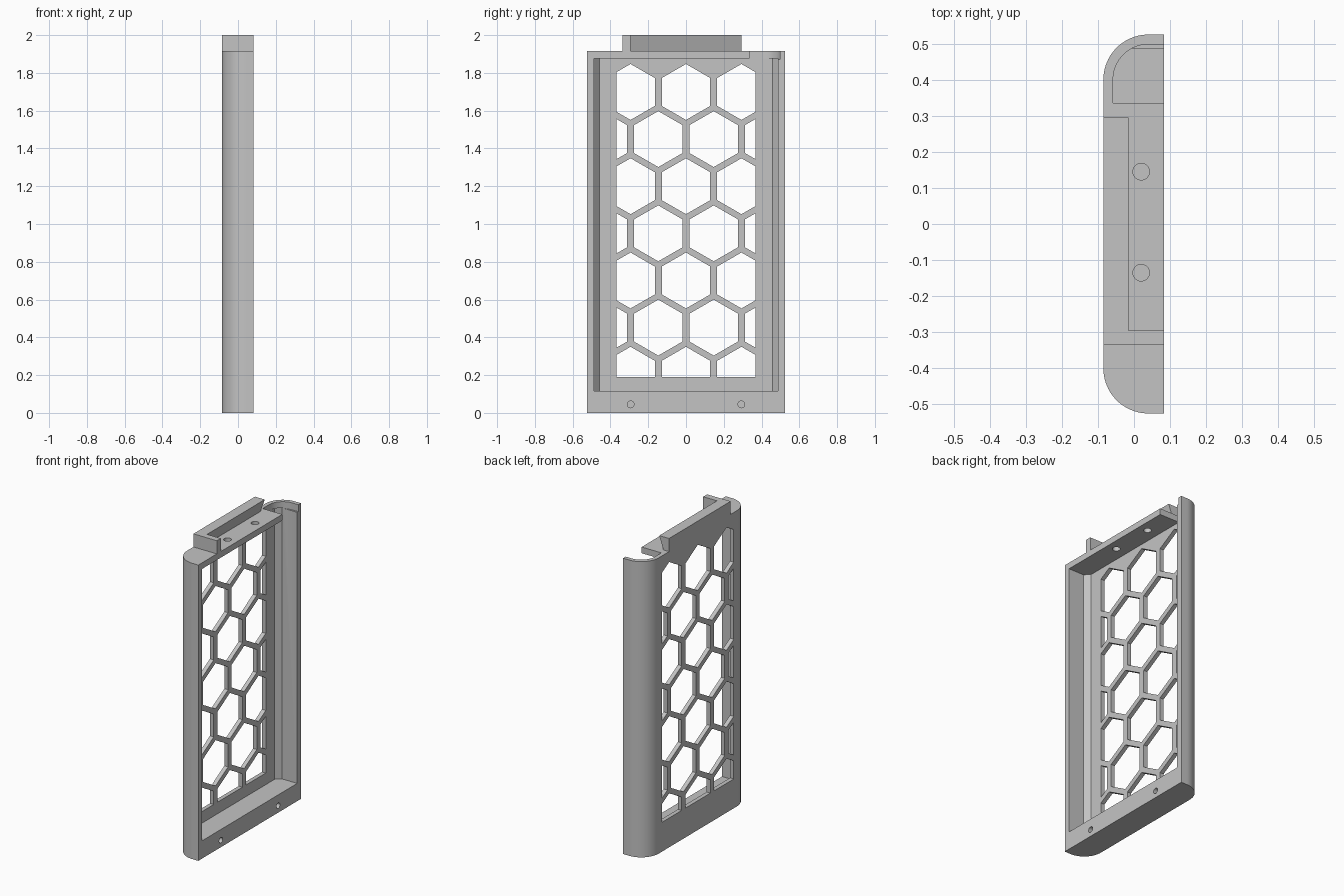
import bpy, bmesh
from math import cos, sin, pi, radians

if "Cube" in bpy.data.objects:
    bpy.data.objects.remove(bpy.data.objects["Cube"])

grey = bpy.data.materials.new("plain_grey")
grey.use_nodes = True
COLOUR = (0.55, 0.55, 0.55, 1)
grey.diffuse_color = COLOUR
grey.node_tree.nodes["Principled BSDF"].inputs["Base Color"].default_value = COLOUR

BACK, OPEN, HALF = -0.085, 0.083, 0.525   # outer x limits and half depth
TOP = 1.915                               # top of the panel body
FAR = 0.2                                 # cutters overshoot the open side


def add_prism(bm, ring, shift):
    """Extrude a closed ring of 3D points along shift."""
    face = bm.faces.new([bm.verts.new(p) for p in ring])
    moved = bmesh.ops.extrude_face_region(bm, geom=[face])["geom"]
    bmesh.ops.translate(bm, vec=shift, verts=[v for v in moved if isinstance(v, bmesh.types.BMVert)])


def make(name, prisms):
    bm = bmesh.new()
    for ring, shift in prisms:
        add_prism(bm, ring, shift)
    bmesh.ops.recalc_face_normals(bm, faces=bm.faces)
    mesh = bpy.data.meshes.new(name)
    bm.to_mesh(mesh)
    bm.free()
    obj = bpy.data.objects.new(name, mesh)
    bpy.context.collection.objects.link(obj)
    mesh.materials.append(grey)
    return obj


def upright(profile, z0, z1):
    return [(x, y, z0) for x, y in profile], (0, 0, z1 - z0)


def arc(cx, cy, r, start, end, steps=20):
    angles = [radians(start + (end - start) * i / steps) for i in range(steps + 1)]
    return [(cx + r * cos(a), cy + r * sin(a)) for a in angles]


def boolean(obj, cutter, operation):
    """Apply a boolean and discard the cutter."""
    cutter.hide_render = True
    mod = obj.modifiers.new("cut", "BOOLEAN")
    mod.object, mod.operation, mod.solver = cutter, operation, "EXACT"
    bpy.context.view_layer.objects.active = obj
    bpy.ops.object.modifier_apply(modifier=mod.name)
    bpy.data.objects.remove(cutter)


# Panel body with two rounded back corners
outline = [(OPEN, HALF)] + arc(0.04, 0.4, 0.125, 90, 180) + arc(0.04, -0.4, 0.125, 180, 270) + [(OPEN, -HALF)]
panel = make("panel", [upright(outline, 0, TOP)])

# Recess behind the grille, with chamfered inner corners
recess = [(FAR, -0.487), (-0.025, -0.487), (-0.058, -0.458),
          (-0.058, 0.458), (-0.025, 0.487), (FAR, 0.487)]
boolean(panel, make("recess_cutter", [upright(recess, 0.115, 1.875)]), "DIFFERENCE")

# Open corner in the top wall
corner = [(FAR, 0.335), (-0.058, 0.335)] + arc(0.04, 0.4, 0.098, 180, 90) + [(FAR, 0.498)]
boolean(panel, make("corner_cutter", [upright(corner, 1.87, 2.1)]), "DIFFERENCE")

# Honeycomb openings, trimmed to a rectangular window
PITCH, ROW, RADIUS = 0.2935, 0.2495, 0.148
cells = []
for row in range(7):
    for col in range(-2, 3):
        cy = (col + 0.5 * (row % 2)) * PITCH
        cz = 1.847 - RADIUS - row * ROW
        ring = [(-FAR, cy + RADIUS * sin(k * pi / 3), cz + RADIUS * cos(k * pi / 3)) for k in range(6)]
        cells.append((ring, (FAR - 0.02, 0, 0)))
honeycomb = make("honeycomb_cutter", cells)
W = 0.367
window = make("window_cutter", [upright([(-0.3, -W), (0, -W), (0, W), (-0.3, W)], 0.19, 1.86)])
boolean(honeycomb, window, "INTERSECT")
boolean(panel, honeycomb, "DIFFERENCE")

# Screw holes: through the top wall, and blind in the bottom rail
holes = [upright(arc(0.02, y, 0.023, 0, 345, 23), 1.8, 2.1) for y in (-0.135, 0.145)]
for y in (-0.293, 0.293):
    ring = [(-0.03, y + a, 0.045 + b) for a, b in arc(0, 0, 0.018, 0, 345, 23)]
    holes.append((ring, (FAR, 0, 0)))
boolean(panel, make("hole_cutter", holes), "DIFFERENCE")

# Raised lip with an undercut inner face, and its end stop
lip_section = [(BACK, TOP), (-0.045, TOP), (-0.015, 2), (BACK, 2)]
lip = make("top_lip", [([(x, -0.295, z) for x, z in lip_section], (0, 0.59, 0))])
stop = [(BACK, -0.335), (OPEN, -0.335), (OPEN, -0.295), (BACK, -0.295)]
end_stop = make("lip_end_stop", [upright(stop, TOP, 2)])

for obj in (panel, lip, end_stop):
    bpy.ops.object.select_all(action="DESELECT")
    obj.select_set(True)
    bpy.context.view_layer.objects.active = obj
    bpy.ops.object.shade_smooth_by_angle(angle=radians(30))
